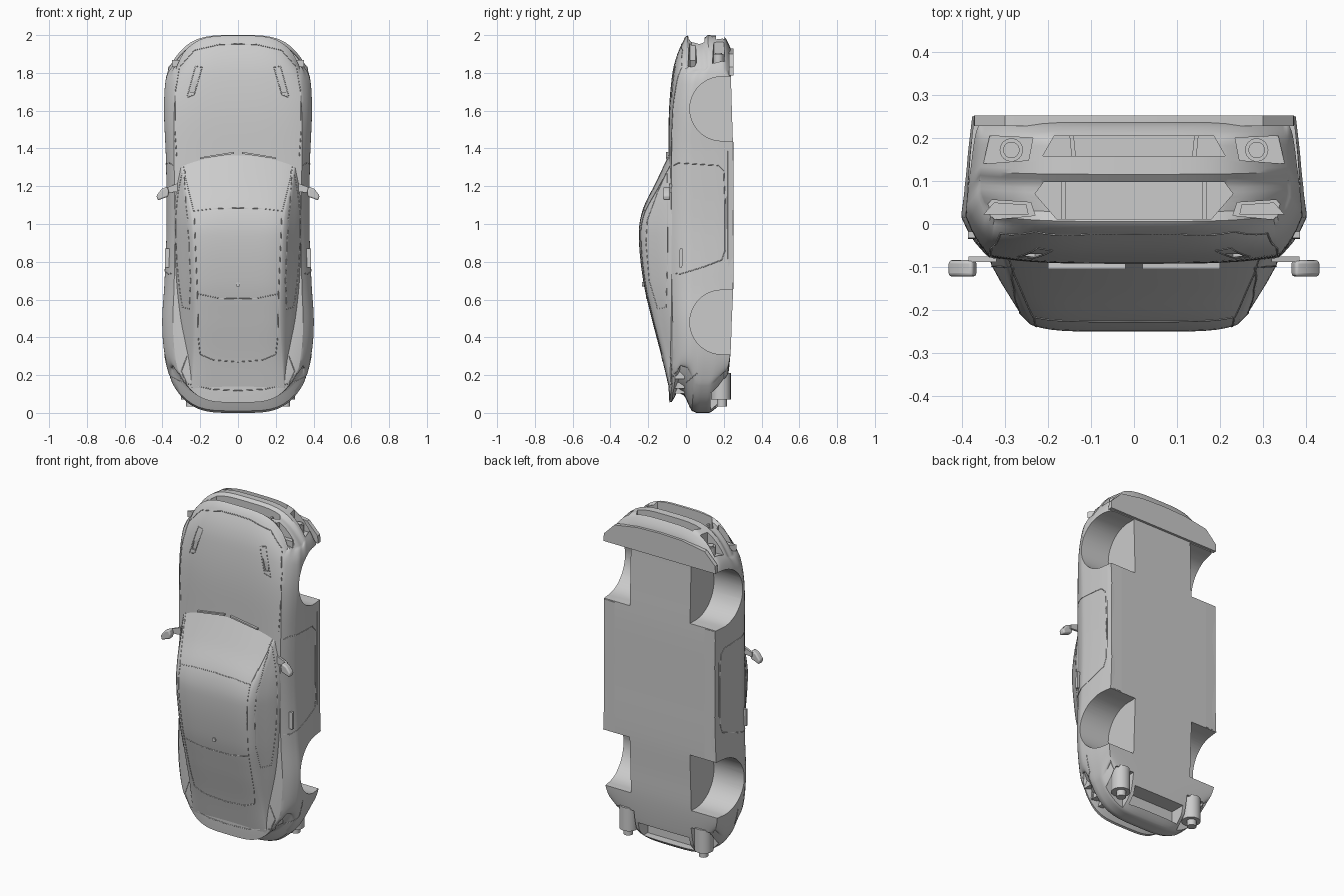
import bpy, bmesh, math
from mathutils import Vector
from mathutils.bvhtree import BVHTree

if "Cube" in bpy.data.objects:
    bpy.data.objects.remove(bpy.data.objects["Cube"])


def lerp_table(tab, t):
    for (a, fa), (b, fb) in zip(tab, tab[1:]):
        if t <= b:
            return fa + (fb - fa) * max(0, t - a) / (b - a)
    return tab[-1][1]


def smooth_row(rows, z):
    # Cubic Hermite interpolation through the station rows
    n = len(rows)
    i = max(k for k in range(n - 1) if rows[k][0] <= z + 1e-9)
    a, b = rows[i], rows[i + 1]
    p, q = rows[max(i - 1, 0)], rows[min(i + 2, n - 1)]
    h = b[0] - a[0]
    t = (z - a[0]) / h
    out = []
    for c in range(1, len(a)):
        m0 = (b[c] - p[c]) / (b[0] - p[0]) * h
        m1 = (q[c] - a[c]) / (q[0] - a[0]) * h
        out.append((2*t**3 - 3*t*t + 1)*a[c] + (t**3 - 2*t*t + t)*m0
                   + (3*t*t - 2*t**3)*b[c] + (t**3 - t*t)*m1)
    return out


def make(name, verts, faces, angle=32):
    bm = bmesh.new()
    vs = [bm.verts.new(v) for v in verts]
    for f in faces:
        bm.faces.new([vs[i] for i in f])
    bmesh.ops.recalc_face_normals(bm, faces=bm.faces)
    me = bpy.data.meshes.new(name)
    bm.to_mesh(me)
    bm.free()
    ob = bpy.data.objects.new(name, me)
    bpy.context.collection.objects.link(ob)
    smooth(ob, angle)
    return ob


def smooth(ob, angle=32):
    bpy.ops.object.select_all(action='DESELECT')
    ob.select_set(True)
    bpy.context.view_layer.objects.active = ob
    bpy.ops.object.shade_smooth_by_angle(angle=math.radians(angle))


def box_loft(name, rows, side, warp, n=(64, 24, 22), crown=4):
    # Closed skin of a warped box; rows hold z, width, top width, top centre, top edge, bottom
    z0, z1 = rows[0][0], rows[-1][0]
    idx, verts, faces = {}, [], []

    def vert(key):
        if key not in idx:
            u, s, v = key[0]/n[0], math.sin(math.pi*(key[1]/n[1] - .5)), key[2]/n[2]
            z = z0 + (z1 - z0)*u
            w, wt, yc, ys, yb = smooth_row(rows, z)
            top = yc + (ys - yc)*abs(s)**crown
            idx[key] = len(verts)
            verts.append((s*(wt + (w - wt)*lerp_table(side, v)),
                          top + (yb - top)*v, warp(z, abs(s), v)))
        return idx[key]

    for ax in range(3):
        b, c = [k for k in range(3) if k != ax]
        for end in (0, n[ax]):
            for i in range(n[b]):
                for j in range(n[c]):
                    quad = []
                    for di, dj in ((0, 0), (1, 0), (1, 1), (0, 1)):
                        key = [0, 0, 0]
                        key[ax], key[b], key[c] = end, i + di, j + dj
                        quad.append(vert(tuple(key)))
                    faces.append(quad)
    return make(name, verts, faces)


def prism(name, pts, axis, a, b, sx=1):
    # Extrude a 2D outline along an axis between a and b
    put = {'x': lambda p, d: (d*sx, p[0], p[1]), 'y': lambda p, d: (p[0]*sx, d, p[1]),
           'z': lambda p, d: (p[0]*sx, p[1], d)}[axis]
    n = len(pts)
    return make(name, [put(p, a) for p in pts] + [put(p, b) for p in pts],
                [range(n), range(n, 2*n)] + [(i, (i+1) % n, n + (i+1) % n, n + i) for i in range(n)])


def cut(target, cutter):
    cutter.hide_render = True
    m = target.modifiers.new('cut', 'BOOLEAN')
    m.operation, m.solver, m.object = 'DIFFERENCE', 'EXACT', cutter
    bpy.context.view_layer.objects.active = target
    bpy.ops.object.modifier_apply(modifier=m.name)
    bpy.data.objects.remove(cutter)


def circle(cx, cy, r, n=24):
    return [(cx + r*math.cos(2*math.pi*i/n), cy + r*math.sin(2*math.pi*i/n)) for i in range(n)]


def both(half):
    return half + [(-x, y) for x, y in reversed(half) if x > 0]


# Lower body shell with bowed nose and tail
tail = [(0, .055), (.06, .06), (.14, .11), (.28, .09), (.4, .012), (.5, 0), (.75, .0), (.88, .03), (1, .07)]
nose = [(0, .01), (.06, 0), (.12, .02), (.4, .02), (.5, 0), (.85, .004), (.93, .03), (1, .07)]


def body_warp(z, s, v):
    r, f = max(0, 1 - z/.42)**2, max(0, 1 - (2 - z)/.42)**2
    return z + r*(.15*s**4 + lerp_table(tail, v)) - f*(.16*s**4 + lerp_table(nose, v))


body = box_loft('body', [
    (0, .345, .305, -.088, -.065, .2), (.1, .36, .315, -.092, -.068, .215),
    (.3, .39, .335, -.092, -.068, .235), (.48, .402, .345, -.09, -.07, .242),
    (.68, .39, .338, -.09, -.075, .25), (1, .378, .335, -.09, -.078, .25),
    (1.35, .382, .338, -.092, -.076, .25), (1.6, .392, .338, -.09, -.068, .243),
    (1.8, .385, .33, -.072, -.045, .238), (1.9, .373, .33, -.048, -.022, .238),
    (2, .358, .325, -.005, .01, .236)],
    [(0, 0), (.08, .4), (.16, .7), (.28, 1), (.5, .98), (.75, .88), (1, .7)], body_warp)

# Greenhouse: windscreen, roof and fastback
cabin = box_loft('cabin', [
    (.13, .26, .245, -.09, -.08, -.04), (.3, .285, .235, -.13, -.115, -.04),
    (.5, .315, .225, -.182, -.17, -.04), (.7, .333, .23, -.227, -.213, -.04),
    (.95, .343, .24, -.25, -.234, -.04), (1.08, .343, .25, -.228, -.212, -.04),
    (1.22, .338, .275, -.16, -.15, -.04), (1.4, .32, .305, -.075, -.068, -.04)],
    [(0, 0), (.04, .12), (.5, .66), (.75, .92), (1, 1)],
    lambda z, s, v: z - .07*s*s*max(0, (z - .95)/.45), n=(44, 20, 10), crown=6)

# Wheel wells
for sx in (1, -1):
    for zc in (.48, 1.61):
        arch = [(.3, zc + .17)] + [(.19 - .17*math.sin(math.pi*i/28), zc + .17*math.cos(math.pi*i/28))
                                   for i in range(29)] + [(.3, zc - .17)]
        cut(body, prism('cutter', arch, 'x', .2, .6, sx))

skin = BVHTree.FromObject(body, bpy.context.evaluated_depsgraph_get())
glass = BVHTree.FromObject(cabin, bpy.context.evaluated_depsgraph_get())


def seam(name, pts, axis, tree=None, closed=False, r=.0022):
    # Thin line projected on the surface: 'y' takes (x, z), 'x' takes (y, z)
    pts = pts + pts[:1] if closed else pts
    for sx in (1, -1):
        line = []
        for a, b in zip(pts, pts[1:]):
            for k in range(13):
                p, q = (a[i] + (b[i] - a[i])*k/12 for i in (0, 1))
                o, d = ((p*sx, -1, q), (0, 1, 0)) if axis == 'y' else ((sx, p, q), (-sx, 0, 0))
                hit = (tree or skin).ray_cast(Vector(o), Vector(d))[0]
                if hit:
                    line.append(hit)
        cu = bpy.data.curves.new(name, 'CURVE')
        cu.dimensions, cu.bevel_depth, cu.bevel_resolution = '3D', r, 0
        sp = cu.splines.new('POLY')
        sp.points.add(len(line) - 1)
        for pt, h in zip(sp.points, line):
            pt.co = (*h, 1)
        bpy.context.collection.objects.link(bpy.data.objects.new(name, cu))


# Panel seams
seam('door_seam', [(-.066, 1.31), (-.04, 1.323), (.17, 1.31), (.2, 1.28), (.207, 1.1), (.207, .86),
                   (.19, .81), (.1, .775), (-.03, .735), (-.064, .74)], 'x')
seam('bonnet_seam', [(.325, 1.36), (.335, 1.5), (.332, 1.7), (.31, 1.83), (.23, 1.92), (.1, 1.95), (0, 1.953)], 'y')
seam('bumper_seam', [(.06, .31), (.06, .21), (0, .16)], 'x')
seam('windscreen_seam', [(0, 1.085), (.14, 1.08), (.235, 1.068), (.28, 1.25), (.29, 1.31)], 'y', glass)
seam('roof_seam', [(.232, 1.068), (.226, .9), (.214, .63), (.21, .4), (.2, .31), (.13, .28), (0, .27)], 'y', glass)
seam('rear_glass_seam', [(.212, .63), (.1, .607), (0, .605)], 'y', glass)
seam('side_window_seam', [(-.1, 1.28), (-.15, 1.17), (-.205, 1.02), (-.212, .9), (-.195, .7), (-.15, .55),
                          (-.105, .56), (-.098, .8), (-.098, 1.1)], 'x', glass, True)
seam('boot_seam', [(.27, .3), (.3, .22), (.27, .155), (.14, .125), (0, .118)], 'y')

# Nose intakes, tail cavity, bonnet vents, lamp pockets
cut(body, prism('cutter', both([(.21, .097), (.23, .07), (.18, .012)]), 'z', 1.86, 2.2))
cut(body, prism('cutter', both([(.185, .205), (.212, .158)]), 'z', 1.86, 2.2))
cut(body, prism('cutter', [(-.17, .035), (.17, .035), (.17, .13), (-.17, .13)], 'y', .12, .4))
for sx in (1, -1):
    vent = [(.19, 1.83), (.225, 1.835), (.27, 1.67), (.232, 1.685)]
    seam('vent_seam', vent, 'y', closed=True)
    cut(body, prism('cutter', [(.212, 1.77), (.243, 1.75), (.255, 1.7), (.23, 1.7)], 'y', -.3, -.066, sx))
    cut(body, prism('cutter', [(.24, .05), (.33, .056), (.365, .02), (.35, .008), (.23, .02)], 'z', 1.835, 2.2, sx))
    cut(body, prism('cutter', [(.235, .2), (.335, .205), (.35, .14), (.245, .148)], 'z', 1.85, 2.2, sx))
    cut(body, prism('cutter', [(.19, -.1), (.31, -.1), (.31, .2), (.19, .2)], 'y', .13, .4, sx))
    prism('headlamp', [(.25, .045), (.325, .05), (.35, .022), (.245, .022)], 'z', 1.83, 1.868, sx)
    prism('fog_lamp', circle(.285, .172, .027), 'z', 1.84, 1.9, sx)
    prism('fog_lamp_lens', circle(.285, .172, .019), 'z', 1.89, 1.906, sx)
    # Grille uprights
    prism('grille_upright', [(.158, .01), (.168, .01), (.168, .1), (.158, .1)], 'z', 1.86, 1.94, sx)
    prism('intake_upright', [(.135, .155), (.145, .155), (.15, .207), (.14, .207)], 'z', 1.86, 1.95, sx)
    # Triple tail lamps
    for x in (.19, .24, .29):
        hit = skin.ray_cast(Vector((x*sx, -.035, -.5)), Vector((0, 0, 1)))[0]
        z = hit.z if hit else .15
        prism('tail_lamp', [(x - .016, -.058), (x + .016, -.058), (x + .016, -.008), (x - .016, -.008)],
              'z', z - .018, z + .03, sx)
    # Mufflers and exhaust tips
    prism('muffler', circle(.25, .185, .052), 'z', .07, .21, sx)
    prism('exhaust_tip', circle(.25, .19, .026), 'z', .035, .1, sx)
    # Sills
    prism('sill', [(.34, .2), (.374, .222), (.369, .25), (.3, .252)], 'z', .655, 1.435, sx)
    # Door handles
    prism('door_handle', [(-.035, .77), (-.02, .77), (-.018, .87), (-.033, .87)], 'x', .36, .386, sx)
    # Door mirrors
    prism('mirror_arm', [(.32, 1.17), (.385, 1.165), (.385, 1.19), (.32, 1.215)], 'y', -.088, -.075, sx)
    head = prism('mirror_head', [(.365, 1.17), (.37, 1.145), (.425, 1.125), (.432, 1.15), (.405, 1.185),
                                 (.375, 1.198)], 'y', -.122, -.084, sx)
    bev = head.modifiers.new('round', 'BEVEL')
    bev.width, bev.segments = .008, 3
    # Wipers
    prism('wiper', [(.02, 1.372), (.2, 1.345), (.2, 1.353), (.02, 1.382)], 'y', -.105, -.085, sx)
smooth(body)

# Front splitter lip
prism('splitter', both([(.372, 1.785), (.37, 1.83), (.3, 1.9), (.15, 1.925), (0, 1.93)]), 'y', .228, .252)

# Roof aerial
prism('aerial', circle(0, .68, .012, 12), 'y', -.232, -.2)
